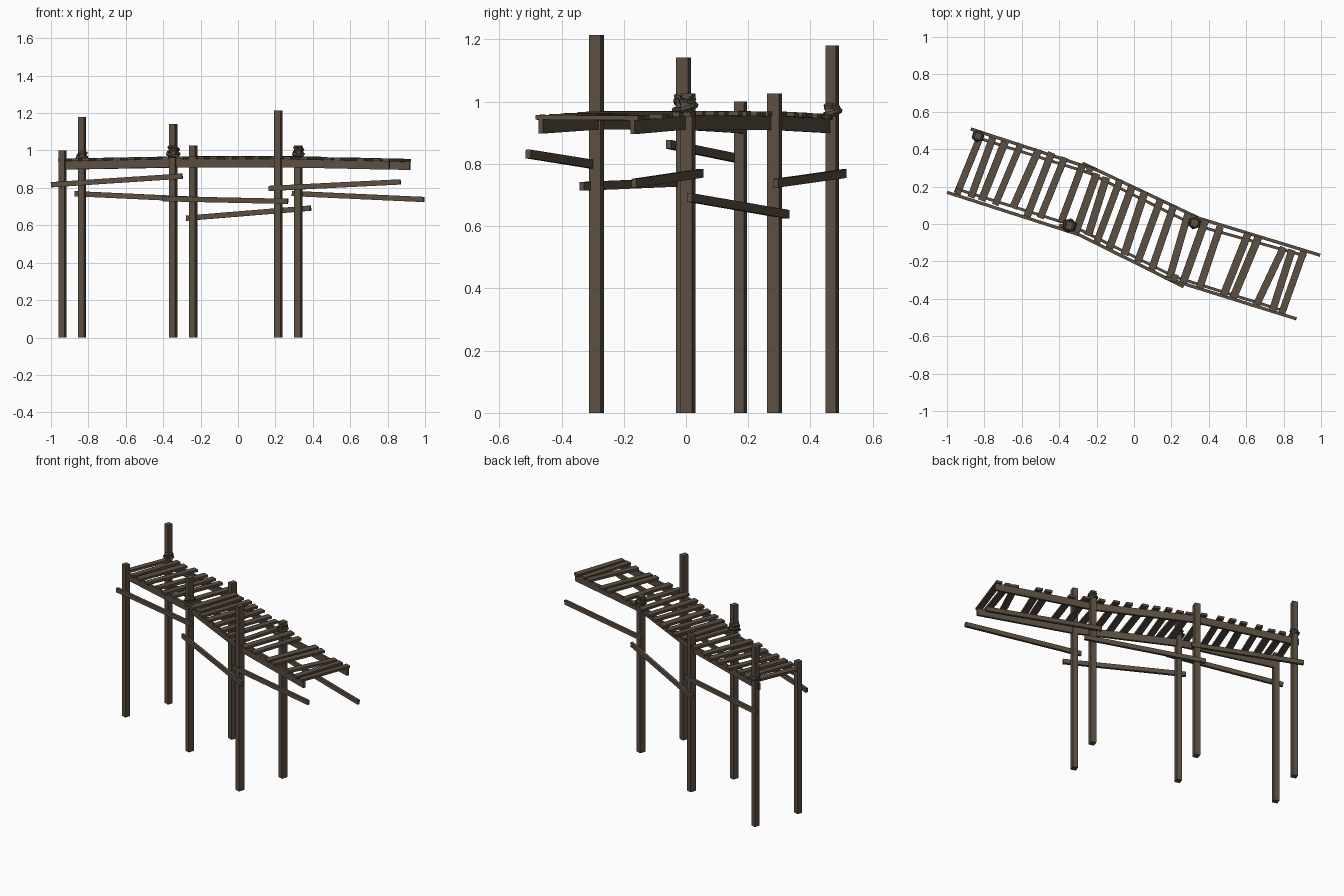
import bpy, bmesh, math, random
from mathutils import Vector, Matrix

if "Cube" in bpy.data.objects:
    bpy.data.objects.remove(bpy.data.objects["Cube"])

random.seed(4)


def material(name, rgb):
    m = bpy.data.materials.new(name)
    m.diffuse_color = (*rgb, 1)
    m.use_nodes = True
    m.node_tree.nodes["Principled BSDF"].inputs["Base Color"].default_value = m.diffuse_color
    return m


WOOD = material("weathered_brown_wood", (0.108, 0.078, 0.055))
ROPE = material("dark_rope", (0.078, 0.064, 0.048))


def finish(name, bm, mat):
    me = bpy.data.meshes.new(name)
    bm.to_mesh(me)
    bm.free()
    me.materials.append(mat)
    ob = bpy.data.objects.new(name, me)
    bpy.context.collection.objects.link(ob)
    return ob


def box(name, matrix, size):
    bm = bmesh.new()
    bmesh.ops.create_cube(bm, size=1, matrix=matrix @ Matrix.Diagonal((*size, 1)))
    return finish(name, bm, WOOD)


def beam(name, a, b, width, height, extend=0.0, roll=0.0):
    """Upright rectangular board running from a to b."""
    a, b = Vector(a), Vector(b)
    x = (b - a).normalized()
    y = Vector((0, 0, 1)).cross(x).normalized()
    z = x.cross(y)
    rot = Matrix((x, y, z)).transposed().to_4x4() @ Matrix.Rotation(roll, 4, 'X')
    return box(name, Matrix.Translation((a + b) / 2) @ rot,
               ((b - a).length + 2 * extend, width, height))


# Posts: x, y, top, side a, side b, turn in degrees
POSTS = [(-0.939, 0.175, 1.00, 0.034, 0.034, -17), (-0.834, 0.470, 1.18, 0.034, 0.034, -17),
         (-0.346, -0.008, 1.142, 0.034, 0.040, -18), (-0.239, 0.285, 1.026, 0.034, 0.040, -18),
         (0.216, -0.288, 1.214, 0.034, 0.040, -18), (0.323, 0.006, 1.026, 0.034, 0.040, -18)]
for i, (x, y, top, a, b, turn) in enumerate(POSTS):
    box(f"post_{i + 1}", Matrix.Translation((x, y, top / 2)) @
        Matrix.Rotation(math.radians(turn), 4, 'Z'), (a, b, top))

# Side rails fixed to the outer faces of the posts
BRACES = [((-0.998, 0.169, 0.817), (-0.298, -0.056, 0.863)),
          ((-0.872, 0.508, 0.769), (-0.200, 0.288, 0.738)),
          ((-0.400, -0.005, 0.742), (0.265, -0.335, 0.728)),
          ((-0.275, 0.325, 0.638), (0.388, 0.012, 0.692)),
          ((0.165, -0.288, 0.797), (0.868, -0.507, 0.832)),
          ((0.290, 0.048, 0.770), (0.995, -0.167, 0.738))]
for i, (a, b) in enumerate(BRACES):
    beam(f"side_rail_{i + 1}", a, b, 0.017, 0.028)

# Deck beams, one line of three boards on each side
FRONT = [(-0.925, 0.180, 0.921), (-0.347, -0.001, 0.932), (0.219, -0.283, 0.933), (0.81, -0.467, 0.920)]
BACK = [(-0.865, 0.470, 0.921), (-0.243, 0.274, 0.932), (0.317, -0.003, 0.933), (0.92, -0.172, 0.918)]
for side, line in (("front", FRONT), ("back", BACK)):
    for i in range(3):
        beam(f"{side}_deck_beam_{i + 1}", line[i], line[i + 1], 0.015, 0.045,
             0.012 if i == 1 else 0.0)


def height_on(line, x):
    """Top of a deck beam at position x."""
    for p, q in zip(line, line[1:]):
        if x <= q[0] or q is line[-1]:
            return p[2] + (q[2] - p[2]) * (x - p[0]) / (q[0] - p[0]) + 0.022


# Deck planks: front end x, y and back end x, y
PLANKS = [(-.945, .165, -.82, .472), (-.872, .142, -.755, .462),
          (-.742, .102, -.605, .43), (-.815, .125, -.69, .44),
          (-.648, .085, -.51, .398), (-.572, .04, -.44, .382),
          (-.502, .032, -.37, .356), (-.39, .008, -.275, .318),
          (-.312, -.045, -.2, .27), (-.245, -.062, -.148, .25),
          (-.2, -.10, -.075, .235), (-.132, -.13, -.01, .202),
          (-.052, -.165, .058, .175), (.02, -.202, .142, .13),
          (.095, -.243, .212, .098), (.19, -.288, .29, .058),
          (.262, -.315, .382, .022), (.35, -.342, .46, -.015),
          (.478, -.383, .61, -.05), (.53, -.395, .667, -.067),
          (.655, -.432, .80, -.125), (.74, -.465, .845, -.138),
          (.79, -.478, .907, -.148)]
for i, (x0, y0, x1, y1) in enumerate(PLANKS):
    beam(f"plank_{i + 1}", (x0, y0, height_on(FRONT, x0) + 0.007),
         (x1, y1, height_on(BACK, x1) + 0.007), random.uniform(0.036, 0.042), 0.015,
         0, random.uniform(-0.05, 0.05))


def rope_ring(name, centre, radius, tube, tilt, spin, sides=6, tube_sides=5):
    """Low-poly tilted loop of rope."""
    bm = bmesh.new()
    rings = []
    for i in range(sides):
        u = 2 * math.pi * i / sides
        ring = []
        for j in range(tube_sides):
            v = 2 * math.pi * j / tube_sides
            r = radius + tube * math.cos(v)
            ring.append(bm.verts.new((r * math.cos(u), r * math.sin(u), tube * math.sin(v))))
        rings.append(ring)
    for i in range(sides):
        p, q = rings[i], rings[(i + 1) % sides]
        for j in range(tube_sides):
            k = (j + 1) % tube_sides
            bm.faces.new((p[j], q[j], q[k], p[k]))
    bm.transform(Matrix.Translation(centre) @ Matrix.Rotation(spin, 4, 'Z') @
                 Matrix.Rotation(tilt, 4, 'X'))
    finish(name, bm, ROPE)


# Rope lashings around three posts
for n, (i, z, r) in enumerate([(1, 0.967, 0.026), (2, 0.984, 0.032), (5, 0.984, 0.027)]):
    x, y = POSTS[i][:2]
    for k, (dz, tilt, spin) in enumerate([(-0.003, 0.35, 0.3), (0.013, -0.35, 1.0), (0.029, 0.2, 2.3)]):
        if i == 1 and k == 2:
            continue
        rope_ring(f"rope_lashing_{n + 1}_{k + 1}", (x, y, z + dz), r - 0.004 * k, 0.010, tilt, spin)
